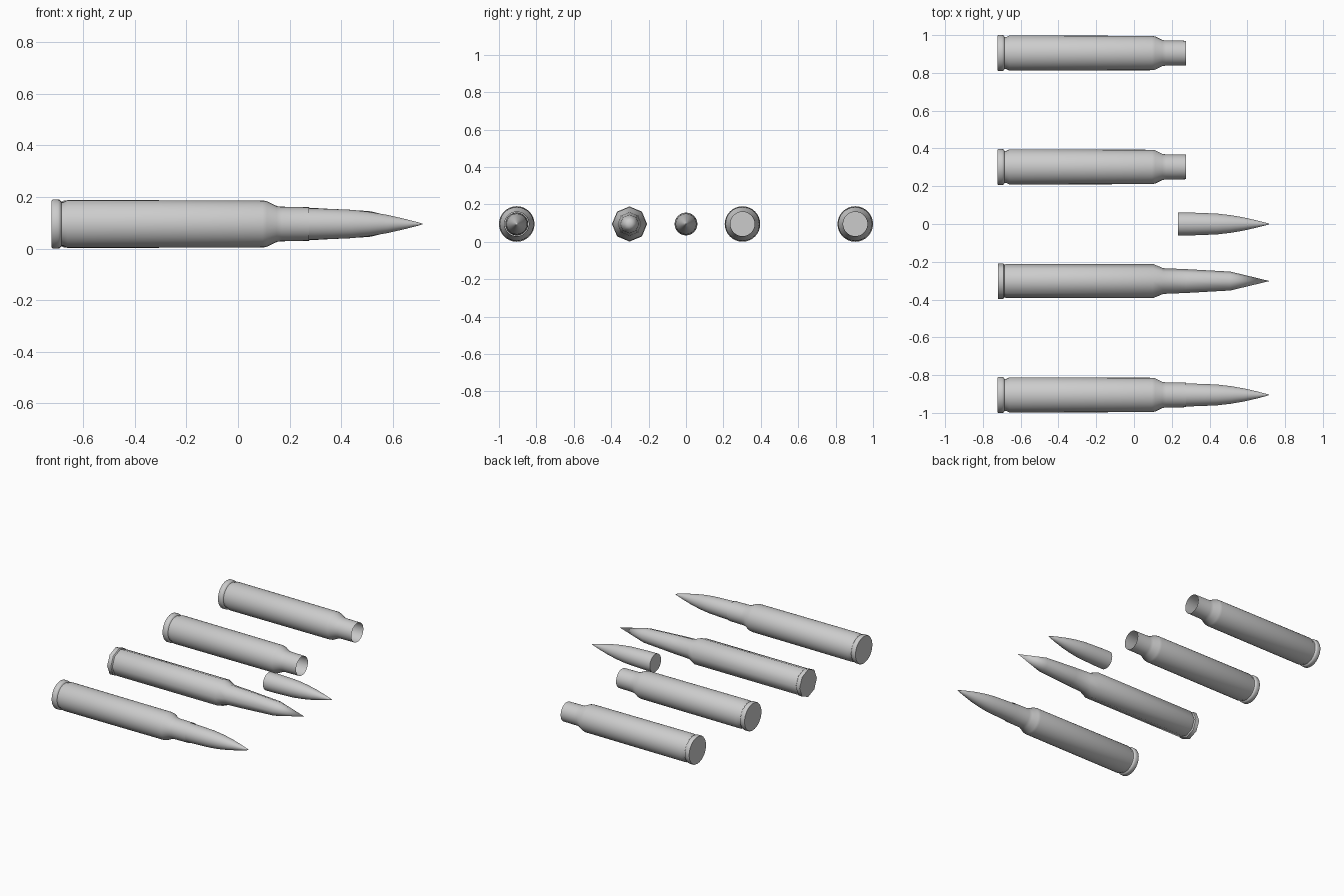
import bpy, bmesh, math

if "Cube" in bpy.data.objects:
    bpy.data.objects.remove(bpy.data.objects["Cube"])

AXIS_Z = 0.095

# Profiles: (position along x, radius)
CASE = [(-0.722, 0.0), (-0.722, 0.092), (-0.718, 0.095), (-0.697, 0.095),
        (-0.690, 0.093), (-0.685, 0.085), (-0.676, 0.085), (-0.660, 0.093),
        (0.095, 0.091), (0.112, 0.088), (0.150, 0.069), (0.170, 0.0665),
        (0.276, 0.065)]
BULLET = [(0.233, 0.0), (0.233, 0.061), (0.300, 0.0605), (0.370, 0.058),
          (0.440, 0.055), (0.510, 0.047), (0.580, 0.035), (0.650, 0.019),
          (0.700, 0.006), (0.718, 0.0)]
LOW_ROUND = [(-0.720, 0.0), (-0.720, 0.094), (-0.692, 0.094), (-0.686, 0.086),
             (-0.675, 0.091), (0.100, 0.091), (0.155, 0.068), (0.277, 0.063),
             (0.510, 0.050), (0.718, 0.0)]


def lathe(name, profile, y, sides):
    """Revolve a profile around the x axis."""
    bm = bmesh.new()
    rings = []
    for x, r in profile:
        if r == 0:
            rings.append([bm.verts.new((x, 0, 0))])
        else:
            rings.append([bm.verts.new((x, r * math.cos(2 * math.pi * i / sides),
                                        r * math.sin(2 * math.pi * i / sides)))
                          for i in range(sides)])
    for a, b in zip(rings, rings[1:]):
        for i in range(sides):
            j = (i + 1) % sides
            if len(a) == 1:
                bm.faces.new((a[0], b[j], b[i]))
            elif len(b) == 1:
                bm.faces.new((a[i], a[j], b[0]))
            else:
                bm.faces.new((a[i], a[j], b[j], b[i]))
    # Normals point away from the axis, and backwards on the base
    for f in bm.faces:
        f.normal_update()
        c = f.calc_center_median()
        out = f.normal.y * c.y + f.normal.z * c.z
        if out < -1e-7 or (abs(out) <= 1e-7 and f.normal.x > 0):
            f.normal_flip()
    mesh = bpy.data.meshes.new(name)
    bm.to_mesh(mesh)
    bm.free()
    obj = bpy.data.objects.new(name, mesh)
    obj.location = (0, y, AXIS_Z)
    bpy.context.collection.objects.link(obj)
    bpy.ops.object.select_all(action='DESELECT')
    obj.select_set(True)
    bpy.context.view_layer.objects.active = obj
    bpy.ops.object.shade_smooth_by_angle(angle=math.radians(50))
    return obj


# Complete detailed round: case with seated bullet
lathe("full_round_case", CASE, -0.905, 32)
lathe("full_round_bullet", BULLET, -0.905, 32)

# Simplified eight-sided round
lathe("low_detail_round", LOW_ROUND, -0.302, 8)

# Loose bullet and two empty open cases
lathe("loose_bullet", BULLET, 0.0, 32)
lathe("empty_case_inner", CASE, 0.302, 32)
lathe("empty_case_outer", CASE, 0.905, 32)
